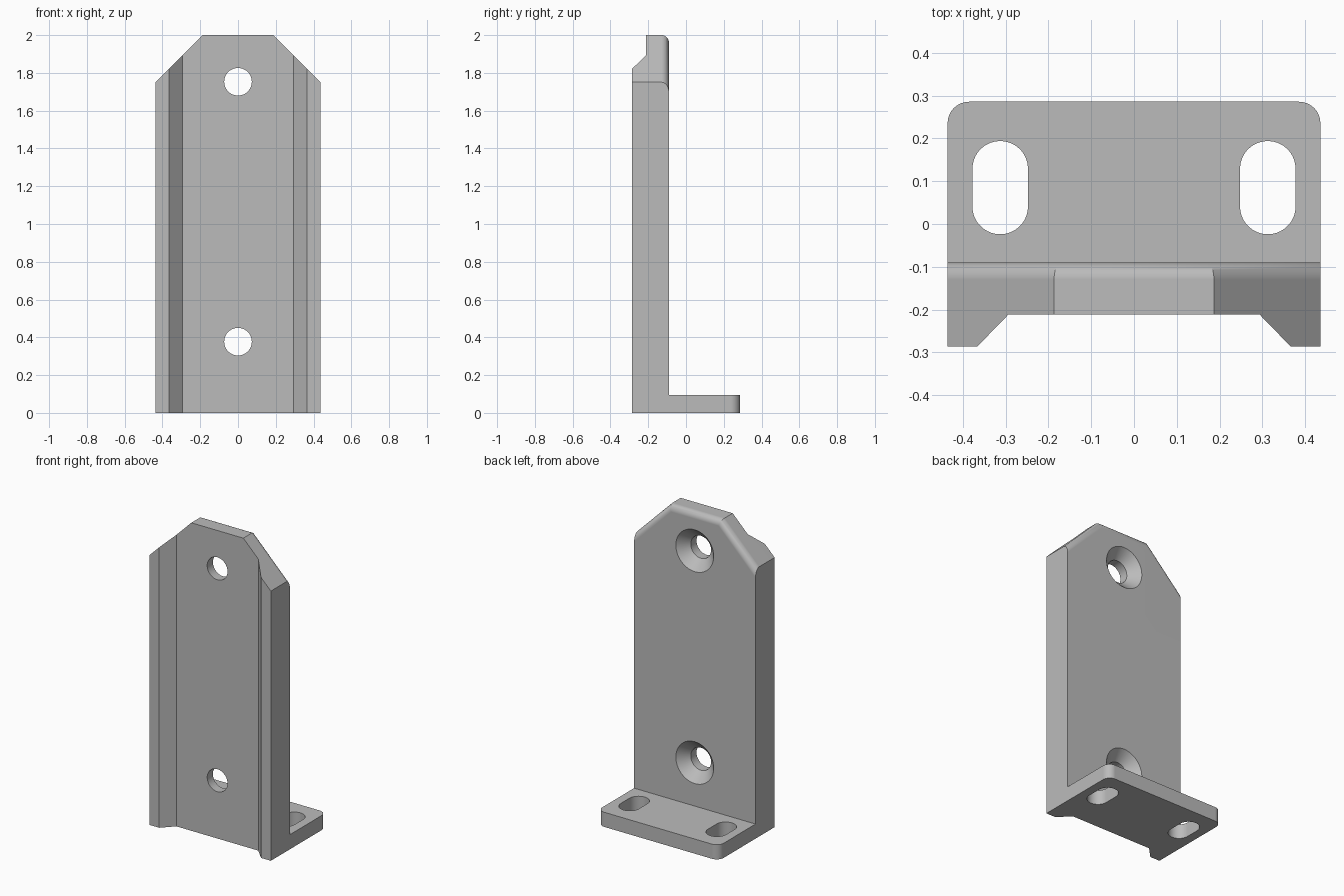
import bpy, bmesh, math
from mathutils import Matrix, Vector

if "Cube" in bpy.data.objects:
    bpy.data.objects.remove(bpy.data.objects["Cube"])

W = 0.436                              # half width
BACK, FRONT, RAIL = -0.09, -0.212, -0.286   # plate back, plate front, rail front
FOOT_END, FOOT_H, TOP = 0.286, 0.095, 2.0

grey = bpy.data.materials.new("grey_metal")
grey.use_nodes = True
colour = (0.5, 0.5, 0.5, 1)
grey.diffuse_color = colour
grey.node_tree.nodes["Principled BSDF"].inputs["Base Color"].default_value = colour


def make_object(name, bm):
    bmesh.ops.recalc_face_normals(bm, faces=bm.faces)
    mesh = bpy.data.meshes.new(name)
    bm.to_mesh(mesh)
    bm.free()
    mesh.materials.append(grey)
    obj = bpy.data.objects.new(name, mesh)
    bpy.context.collection.objects.link(obj)
    return obj


def raise_faces(bm, faces, height):
    geom = bmesh.ops.extrude_face_region(bm, geom=faces)["geom"]
    verts = [g for g in geom if isinstance(g, bmesh.types.BMVert)]
    bmesh.ops.translate(bm, verts=verts, vec=(0, 0, height))
    return [g for g in geom if isinstance(g, bmesh.types.BMFace)]


# Bracket: foot and channel sections share an edge, then the channel rises on
bm = bmesh.new()
half = [(W, RAIL), (0.366, RAIL), (0.294, FRONT)]
section = [(W, BACK)] + half + [(-x, y) for x, y in reversed(half)] + [(-W, BACK)]
channel = [bm.verts.new((x, y, 0)) for x, y in section]
foot = [bm.verts.new((x, FOOT_END, 0)) for x in (-W, W)]
bm.faces.new(channel)
bm.faces.new([channel[0], channel[-1]] + foot)
raised = raise_faces(bm, bm.faces[:], FOOT_H)
upright = [f for f in raised if f.calc_center_median().y < BACK]
raise_faces(bm, upright, TOP - FOOT_H)

# Chamfered top corners
for side in (-1, 1):
    cut = bmesh.ops.bisect_plane(
        bm, geom=bm.verts[:] + bm.edges[:] + bm.faces[:], dist=1e-5,
        plane_co=(side * 0.187, 0, TOP), plane_no=(side, 0, 1), clear_outer=True)
    edges = [g for g in cut["geom_cut"] if isinstance(g, bmesh.types.BMEdge)]
    bmesh.ops.holes_fill(bm, edges=[e for e in edges if e.is_boundary], sides=0)
bmesh.ops.recalc_face_normals(bm, faces=bm.faces)
bmesh.ops.dissolve_limit(bm, angle_limit=0.01, verts=bm.verts, edges=bm.edges)


def round_edges(test, radius):
    edges = [e for e in bm.edges if all(test(v.co) for v in e.verts)]
    bmesh.ops.bevel(bm, geom=edges, offset=radius, segments=8, profile=0.5,
                    affect='EDGES')


# Rounded rear top rim and rounded foot corners
round_edges(lambda c: abs(c.y - BACK) < 1e-4 and c.z > 1.7, 0.04)
for side in (-1, 1):
    round_edges(lambda c: c.y > FOOT_END - 1e-4 and c.x * side > W - 1e-4, 0.05)
bracket = make_object("bracket", bm)


# Cutters
def screw_cutter(z):
    bm = bmesh.new()
    profile = [(0, -0.4), (0.073, -0.4), (0.073, -0.153), (0.157, -0.069), (0, -0.069)]
    verts = [bm.verts.new((r, y, z)) for r, y in profile]
    edges = [bm.edges.new(pair) for pair in zip(verts, verts[1:])]
    bmesh.ops.spin(bm, geom=verts + edges, cent=(0, 0, z), axis=(0, 1, 0),
                   angle=math.tau, steps=48)
    bmesh.ops.remove_doubles(bm, verts=bm.verts, dist=1e-5)
    return make_object("screw_hole_cutter", bm)


def slot_cutter(x):
    bm = bmesh.new()
    bmesh.ops.create_cone(bm, cap_ends=True, segments=48, radius1=0.065, radius2=0.065,
                          depth=0.4, matrix=Matrix.Rotation(math.pi / 48, 4, 'Z'))
    for v in bm.verts:
        v.co += Vector((x, 0.085 + math.copysign(0.044, v.co.y), 0))
    return make_object("slot_cutter", bm)


cutters = [screw_cutter(z) for z in (0.377, 1.753)] + [slot_cutter(x) for x in (-0.313, 0.313)]
bpy.ops.object.select_all(action='DESELECT')
bpy.context.view_layer.objects.active = bracket
bracket.select_set(True)
for cutter in cutters:
    mod = bracket.modifiers.new("cut", 'BOOLEAN')
    mod.operation = 'DIFFERENCE'
    mod.solver = 'EXACT'
    mod.object = cutter
    bpy.ops.object.modifier_apply(modifier=mod.name)
    bpy.data.objects.remove(cutter)

# Smooth curves, crisp flats
bpy.ops.object.shade_smooth_by_angle(angle=math.radians(30))
normals = bracket.modifiers.new("even_shading", 'WEIGHTED_NORMAL')
normals.keep_sharp = True
